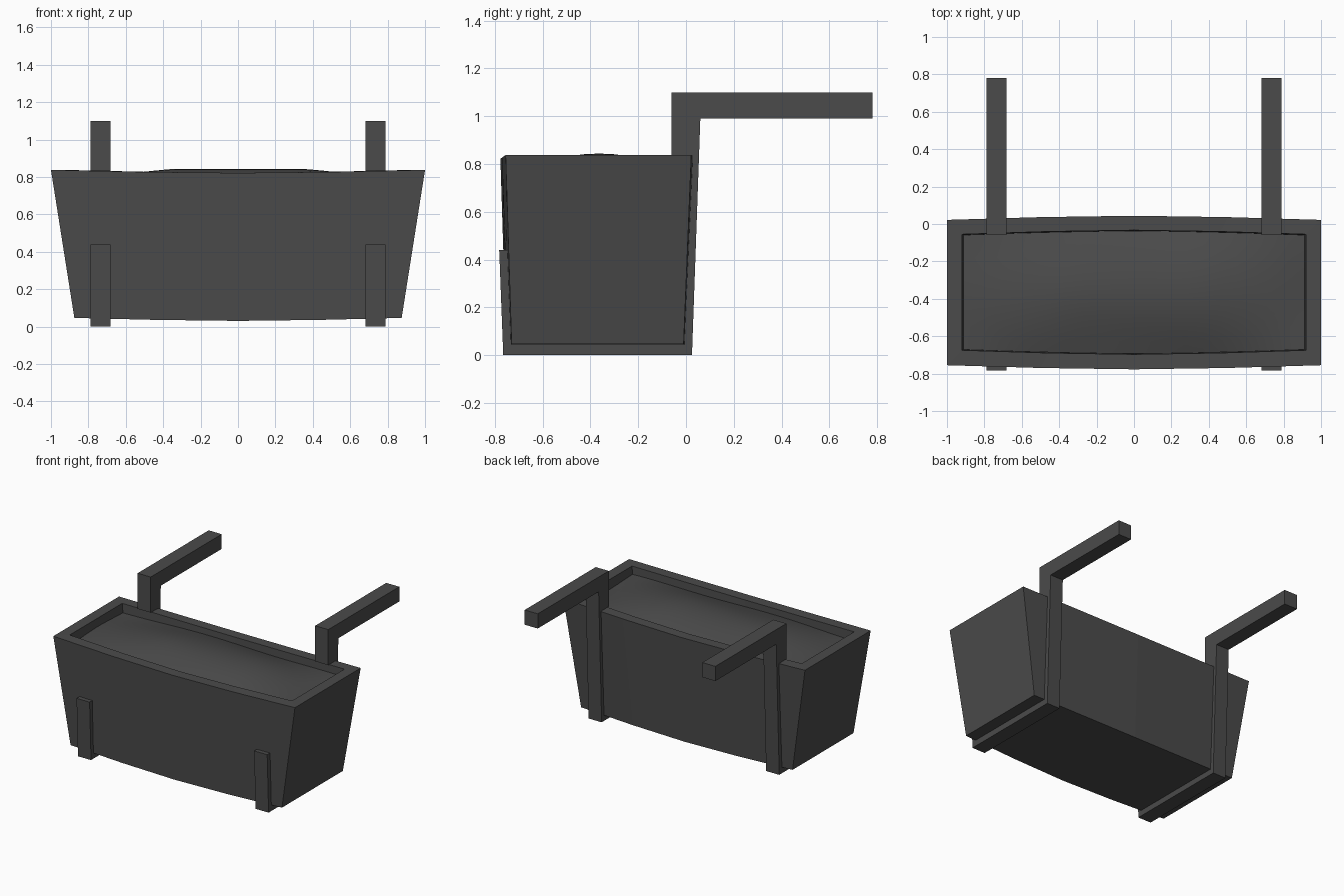
import bpy, bmesh, math

if "Cube" in bpy.data.objects:
    bpy.data.objects.remove(bpy.data.objects["Cube"])

SEGS = 4  # lengthwise facets of the bowed box

dark = bpy.data.materials.new("dark_grey")
dark.diffuse_color = (0.07, 0.07, 0.07, 1)
dark.use_nodes = True
dark.node_tree.nodes["Principled BSDF"].inputs["Base Color"].default_value = dark.diffuse_color


def finish(name, bm, smooth=False):
    bmesh.ops.recalc_face_normals(bm, faces=bm.faces[:])
    mesh = bpy.data.meshes.new(name)
    bm.to_mesh(mesh)
    bm.free()
    mesh.materials.append(dark)
    obj = bpy.data.objects.new(name, mesh)
    bpy.context.collection.objects.link(obj)
    for p in mesh.polygons:
        p.use_smooth = smooth
    return obj


def bow(t):
    return 1 - abs(t) ** 1.6


def ring(bm, half_x, y_front, y_back, z):
    """Rectangular loop with front and back bowed outward and sagging at centre."""
    verts = []
    ts = [-1 + 2 * i / SEGS for i in range(SEGS + 1)]
    for y, sign, order in ((y_front, -1, ts), (y_back, 1, ts[::-1])):
        for t in order:
            verts.append(bm.verts.new((half_x * t, y + sign * 0.022 * bow(t), z - 0.016 * bow(t))))
    return verts


# Tapered planter box with a thick rim and inner walls
bm = bmesh.new()
rings = [ring(bm, *r) for r in (
    (0.875, -0.73, -0.01, 0.047),
    (1.0, -0.755, 0.022, 0.838),
    (0.92, -0.675, -0.055, 0.838),
    (0.905, -0.67, -0.06, 0.72))]
n = len(rings[0])
for a, b in zip(rings, rings[1:]):
    for i in range(n):
        j = (i + 1) % n
        bm.faces.new((a[i], a[j], b[j], b[i]))
bottom = rings[0]
for i in range(SEGS):
    bm.faces.new((bottom[i], bottom[n - 1 - i], bottom[n - 2 - i], bottom[i + 1]))
finish("planter_box", bm)

# Uneven mounded soil filling the box
bm = bmesh.new()
NX, NY = 20, 10
rows = []
for i in range(NX + 1):
    t = -1 + 2 * i / NX
    row = []
    for j in range(NY + 1):
        s = -1 + 2 * j / NY
        y = -0.365 + s * (0.306 + 0.022 * bow(t))
        along = min(1, 1.2 * math.cos(t * math.pi / 2))
        mound = math.cos(s * math.pi / 2) * along
        z = 0.775 + 0.069 * mound + 0.005 * math.sin(5 * t + 3 * s) * (1 - mound)
        row.append(bm.verts.new((0.914 * t, y, z)))
    rows.append(row)
for a, b in zip(rows, rows[1:]):
    for j in range(NY):
        bm.faces.new((a[j], b[j], b[j + 1], a[j + 1]))
finish("soil", bm, smooth=True)

# Hanging brackets: one side profile (y, z) extruded along x, on both sides
PROFILE = [(-0.765, 0), (0.025, 0), (0.06, 0.99), (0.78, 0.99), (0.78, 1.1),
           (-0.06, 1.1), (-0.06, 0.834), (0.02, 0.834), (-0.01, 0.045),
           (-0.73, 0.045), (-0.744, 0.44), (-0.782, 0.44)]
for side, label in ((-1, "left"), (1, "right")):
    bm = bmesh.new()
    face = bm.faces.new([bm.verts.new((side * 0.735 - 0.054, y, z)) for y, z in PROFILE])
    out = bmesh.ops.extrude_face_region(bm, geom=[face])
    moved = [v for v in out["geom"] if isinstance(v, bmesh.types.BMVert)]
    bmesh.ops.translate(bm, verts=moved, vec=(0.108, 0, 0))
    finish("hanging_bracket_" + label, bm)
